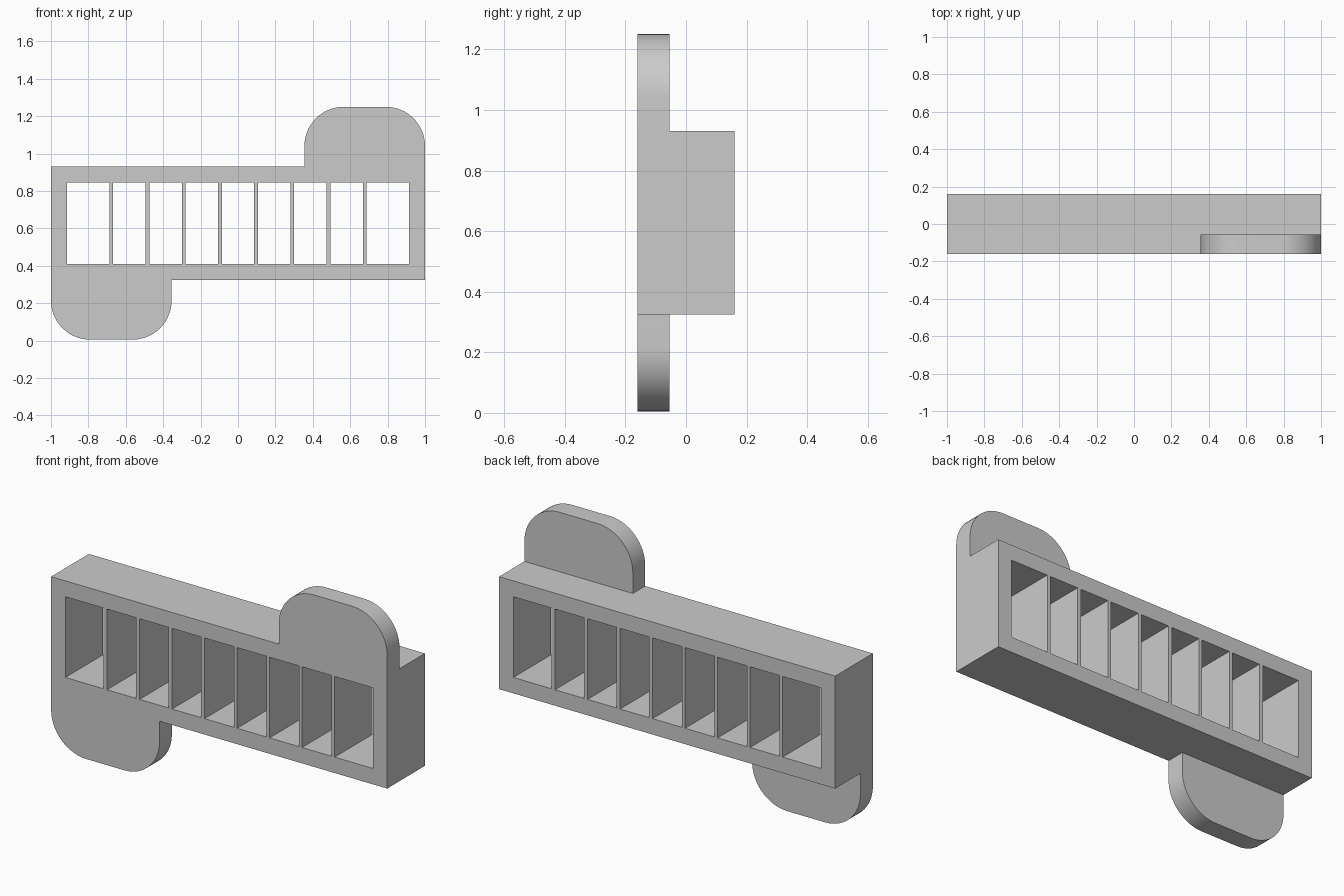
import bpy
import bmesh
from math import sin, cos, pi

default = bpy.data.objects.get("Cube")
if default:
    bpy.data.objects.remove(default, do_unlink=True)

FRONT, BACK, TAB_BACK = -0.16, 0.16, -0.055
BOTTOM, TOP = 0.325, 0.93
MIDDLE = (BOTTOM + TOP) / 2
OPEN_X, OPEN_Z = 0.915, 0.217

grey = bpy.data.materials.new("plain grey")
grey.use_nodes = True
colour = (0.6, 0.6, 0.6, 1)
grey.diffuse_color = colour
grey.node_tree.nodes["Principled BSDF"].inputs["Base Color"].default_value = colour


def finish(name, bm):
    bmesh.ops.recalc_face_normals(bm, faces=bm.faces)
    mesh = bpy.data.meshes.new(name)
    bm.to_mesh(mesh)
    bm.free()
    mesh.materials.append(grey)
    obj = bpy.data.objects.new(name, mesh)
    bpy.context.collection.objects.link(obj)
    return obj


def rectangle(bm, half_x, half_z, y):
    corners = [(-1, -1), (1, -1), (1, 1), (-1, 1)]
    return [bm.verts.new((sx * half_x, y, MIDDLE + sz * half_z)) for sx, sz in corners]


# Hollow rectangular frame: four nested rings bridged into a closed loop
bm = bmesh.new()
half_z = (TOP - BOTTOM) / 2
rings = [rectangle(bm, 1, half_z, FRONT), rectangle(bm, 1, half_z, BACK),
         rectangle(bm, OPEN_X, OPEN_Z, BACK), rectangle(bm, OPEN_X, OPEN_Z, FRONT)]
for a, b in zip(rings, rings[1:] + rings[:1]):
    for i in range(4):
        j = (i + 1) % 4
        bm.faces.new((a[i], a[j], b[j], b[i]))
finish("frame", bm)


# Thin upright dividers across the opening, open where they meet the frame
for n in range(8):
    x = (n - 3.5) * 0.1935
    bm = bmesh.new()
    bmesh.ops.create_cube(bm, size=1)
    for v in bm.verts:
        v.co = (x + v.co.x * 0.02, v.co.y * (BACK - FRONT), MIDDLE + v.co.z * 2 * OPEN_Z)
    ends = [f for f in bm.faces if abs(f.normal.z) > 0.9]
    bmesh.ops.delete(bm, geom=ends, context='FACES_ONLY')
    finish("divider_%d" % (n + 1), bm)


# Rounded mounting tabs, the lower one being the upper one turned half round
def tab(name, turn):
    left, right, peak, radius, steps = 0.355, 1.0, 1.25, 0.21, 16
    profile = [(right, TOP)]
    for cx, start in ((right - radius, 0), (left + radius, pi / 2)):
        for i in range(steps + 1):
            a = start + i / steps * pi / 2
            profile.append((cx + radius * cos(a), peak - radius + radius * sin(a)))
    profile.append((left, TOP))
    bm = bmesh.new()
    front, back = [[bm.verts.new((turn * x, y, MIDDLE + turn * (z - MIDDLE)))
                    for x, z in profile] for y in (FRONT, TAB_BACK)]
    bm.faces.new(front)
    bm.faces.new(back[::-1])
    for i in range(len(profile) - 1):
        bm.faces.new((front[i], back[i], back[i + 1], front[i + 1]))
    obj = finish(name, bm)
    bpy.ops.object.select_all(action='DESELECT')
    obj.select_set(True)
    bpy.context.view_layer.objects.active = obj
    bpy.ops.object.shade_smooth_by_angle()


tab("upper_left_tab", 1)
tab("lower_right_tab", -1)
